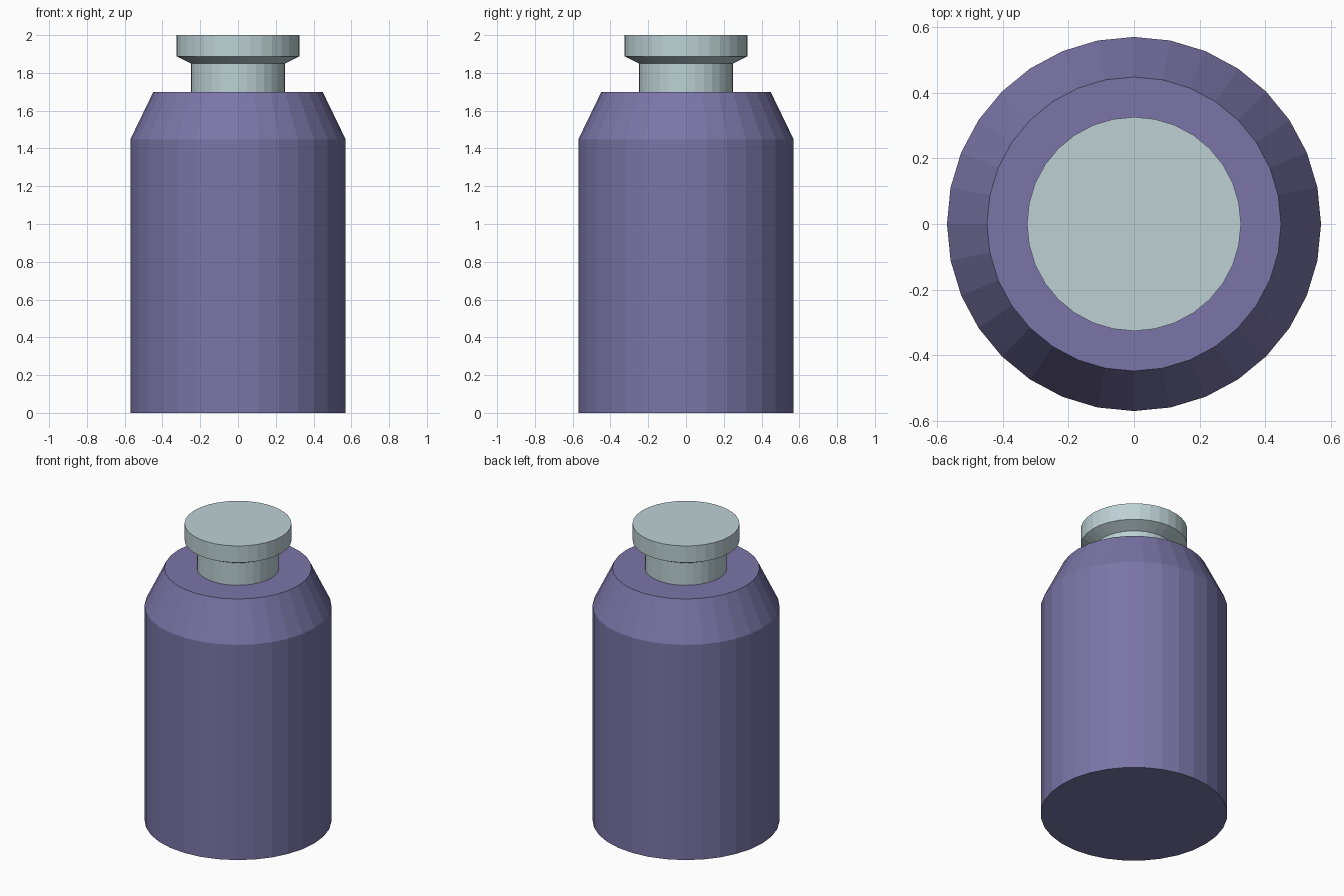
import bpy, bmesh, math

if "Cube" in bpy.data.objects:
    bpy.data.objects.remove(bpy.data.objects["Cube"])

SIDES = 32


def material(name, color):
    m = bpy.data.materials.new(name)
    m.diffuse_color = (*color, 1.0)
    m.use_nodes = True
    m.node_tree.nodes["Principled BSDF"].inputs["Base Color"].default_value = m.diffuse_color
    return m


def lathe(name, profile, mat):
    """Closed solid of revolution from (radius, z) points, bottom to top."""
    bm = bmesh.new()
    rings = []
    for r, z in profile:
        angles = [2 * math.pi * i / SIDES for i in range(SIDES)]
        rings.append([bm.verts.new((r * math.cos(a), r * math.sin(a), z)) for a in angles])
    for low, high in zip(rings, rings[1:]):
        for i in range(SIDES):
            j = (i + 1) % SIDES
            bm.faces.new((low[i], low[j], high[j], high[i]))
    bm.faces.new(rings[0][::-1])
    bm.faces.new(rings[-1])
    mesh = bpy.data.meshes.new(name)
    bm.to_mesh(mesh)
    bm.free()
    mesh.materials.append(mat)
    obj = bpy.data.objects.new(name, mesh)
    bpy.context.collection.objects.link(obj)
    return obj


purple = material("muted purple", (0.195, 0.178, 0.387))
pale = material("pale grey blue", (0.508, 0.638, 0.658))

# Bottle body with sloped shoulder
lathe("bottle_body", [(0.57, 0), (0.57, 1.448), (0.448, 1.70)], purple)

# Stopper: narrow neck flaring into a flat cap
lathe("stopper", [(0.25, 1.70), (0.25, 1.85), (0.326, 1.888), (0.326, 2.0)], pale)
